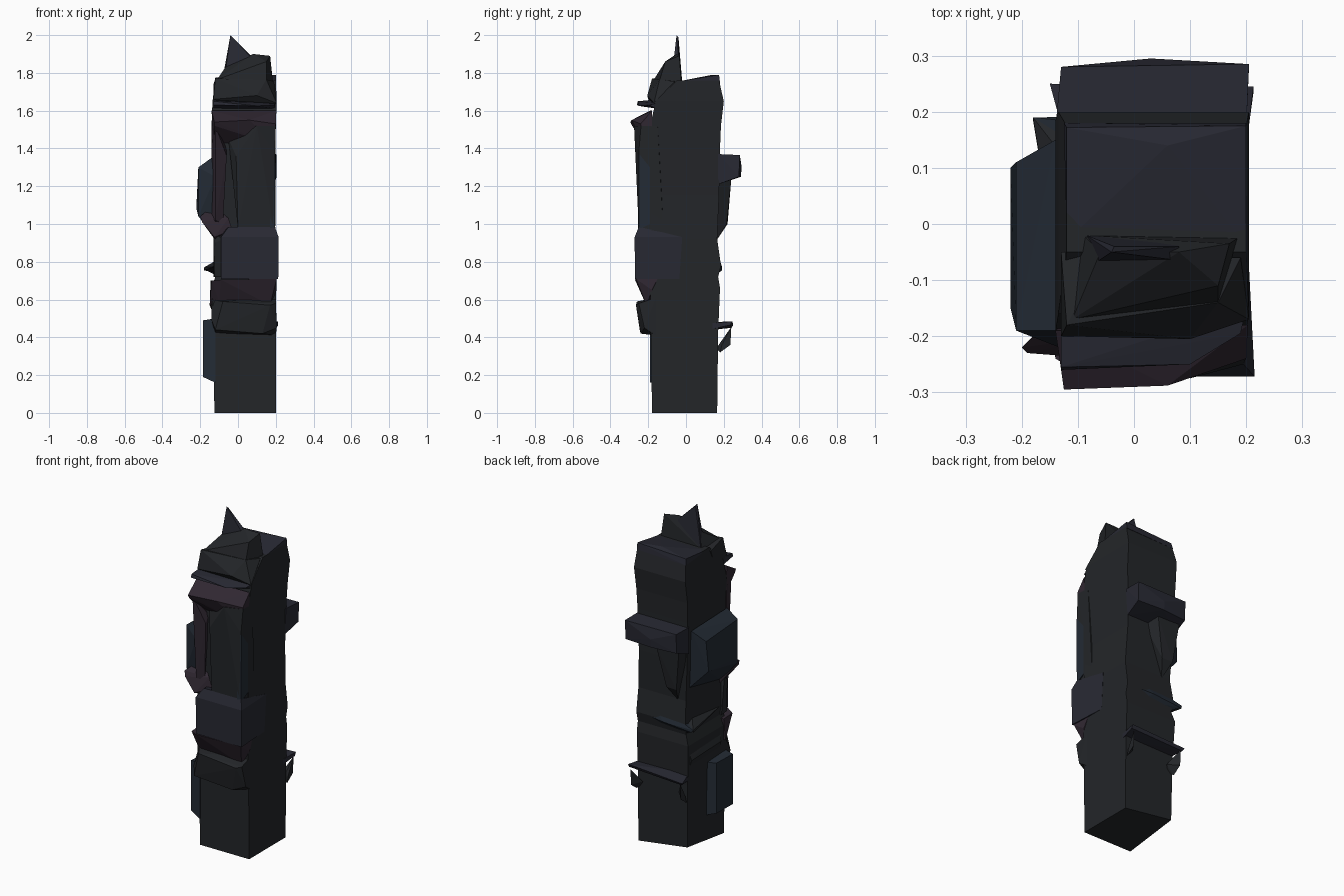
import bpy, bmesh


def material(name, r, g, b):
    m = bpy.data.materials.new(name)
    m.diffuse_color = (r, g, b, 1)
    return m


DARK = material("dark_stone", .017, .019, .022)
SLATE = material("slate", .021, .022, .033)
PLUM = material("plum", .030, .021, .032)
BLUE = material("deep_blue", .017, .024, .035)


def finish(name, bm, mat):
    bmesh.ops.recalc_face_normals(bm, faces=bm.faces)
    me = bpy.data.meshes.new(name)
    bm.to_mesh(me)
    bm.free()
    me.materials.append(mat)
    ob = bpy.data.objects.new(name, me)
    bpy.context.collection.objects.link(ob)
    return ob


def loft(name, rings, mat=DARK):
    """Stack of rectangles (x0, x1, y0, y1, z) skinned into a closed block."""
    bm = bmesh.new()
    loops = [[bm.verts.new(p) for p in ((a, c, z), (b, c, z), (b, d, z), (a, d, z))]
             for a, b, c, d, z in rings]
    for lo, hi in zip(loops, loops[1:]):
        for i in range(4):
            j = (i + 1) % 4
            bm.faces.new((lo[i], lo[j], hi[j], hi[i]))
    bm.faces.new(loops[0])
    bm.faces.new(loops[-1])
    return finish(name, bm, mat)


def hull(name, pts, mat=DARK):
    """Faceted chunk: convex hull of a few points."""
    bm = bmesh.new()
    vs = [bm.verts.new(p) for p in pts]
    res = bmesh.ops.convex_hull(bm, input=vs)
    junk = {v for v in res["geom_interior"] if isinstance(v, bmesh.types.BMVert)}
    bmesh.ops.delete(bm, geom=list(junk), context='VERTS')
    return finish(name, bm, mat)


# Main shaft, with the back-left foot corner lifted
shaft = loft("tower_shaft", [
    (-.125, .20, -.18, .165, 0), (-.13, .20, -.185, .17, .42),
    (-.14, .20, -.19, .18, .66), (-.12, .20, -.18, .17, .72),
    (-.125, .20, -.18, .185, .78), (-.115, .20, -.18, .165, .92),
    (-.13, .19, -.19, .175, 1.15), (-.135, .195, -.20, .18, 1.40),
    (-.14, .20, -.19, .185, 1.52), (-.135, .205, -.16, .20, 1.65),
    (-.12, .20, -.05, .175, 1.76)])
shaft.data.vertices[3].co.z = .045

# Low roof rising toward the back
hull("roof_rise", [(-.12, -.03, 1.755), (.20, -.04, 1.755), (.20, .175, 1.79),
                   (-.12, .172, 1.775), (.06, .14, 1.79), (.2, .18, 1.75),
                   (-.125, .18, 1.74)], SLATE)

# Crown: front wedge with tall thin left spike and blunt right peak
hull("crown_base", [(-.09, -.02, 1.75), (.185, -.025, 1.75), (-.11, -.17, 1.765),
                    (.15, -.14, 1.76), (.17, -.035, 1.89), (.08, -.05, 1.90),
                    (.08, -.10, 1.85), (.15, -.11, 1.86), (-.06, -.05, 1.84)], DARK)
hull("crown_spike", [(-.085, -.02, 1.75), (-.04, -.05, 2.0), (.08, -.04, 1.88),
                     (.08, -.065, 1.87), (-.07, -.07, 1.78), (.08, -.03, 1.76),
                     (-.035, -.04, 1.99)], SLATE)

# Stepped brow on the upper front
hull("upper_brow", [(-.13, -.20, 1.66), (.205, -.17, 1.64), (-.12, -.18, 1.77),
                    (.15, -.14, 1.765), (.10, -.205, 1.68), (-.05, -.05, 1.765),
                    (.19, -.06, 1.755), (-.13, -.05, 1.74), (-.13, -.1, 1.6),
                    (.2, -.1, 1.6)], DARK)
hull("brow_fin", [(-.13, -.255, 1.65), (.19, -.195, 1.63), (-.13, -.26, 1.63),
                  (.10, -.25, 1.625), (-.13, -.15, 1.66), (.20, -.15, 1.64),
                  (-.13, -.15, 1.61), (.20, -.15, 1.61)], SLATE)
hull("lower_brow", [(-.125, -.295, 1.54), (.06, -.288, 1.55), (.20, -.24, 1.53),
                    (-.125, -.285, 1.52), (-.14, -.19, 1.60), (.203, -.18, 1.60),
                    (-.13, -.18, 1.42), (.195, -.18, 1.38), (.19, -.22, 1.42)], PLUM)

# Front column beside the tall recess
hull("front_column", [(0, -.25, .97), (.19, -.25, .97), (-.01, -.255, 1.36),
                      (.195, -.25, 1.38), (.20, -.238, 1.52), (.10, -.275, 1.52),
                      (0, -.12, .97), (.195, -.12, .97), (0, -.12, 1.5),
                      (.20, -.15, 1.52), (-.05, -.2, 1.45)], DARK)
hull("column_edge", [(.17, -.253, .97), (.17, -.253, 1.37), (.196, -.25, .97),
                     (.197, -.25, 1.37), (.198, -.19, 1.0), (.198, -.19, 1.33)], BLUE)
hull("recess_left_jamb", [(-.14, -.19, 1.0), (-.12, -.225, 1.02), (-.08, -.2, 1.0),
                          (-.12, -.26, 1.52), (-.06, -.22, 1.36), (-.06, -.19, 1.4),
                          (-.14, -.18, 1.52)], PLUM)

# Left bay
hull("left_bay", [(-.21, .11, 1.28), (-.21, -.19, 1.30), (-.14, .15, 1.34),
                  (-.14, -.19, 1.35), (-.22, .10, 1.10), (-.22, -.15, 1.08),
                  (-.21, -.19, 1.04), (-.11, .14, .98), (-.11, -.17, .92),
                  (-.12, -.225, 1.25), (-.05, 0, 1.2)], BLUE)
hull("bay_foot_spike", [(-.20, -.22, 1.04), (-.19, -.23, 1.01), (-.125, -.235, .93),
                        (-.05, -.20, 1.03), (-.11, -.15, .90), (-.13, -.15, 1.10),
                        (-.03, -.2, .97)], PLUM)

# Front boxes down the middle
hull("middle_box", [(-.09, -.27, .71), (.213, -.27, .71), (-.09, -.272, .93),
                    (.215, -.272, .93), (-.05, -.25, .985), (.195, -.25, .985),
                    (.2, -.035, .71), (.202, -.02, .93), (.198, -.14, .96),
                    (-.09, -.1, .71), (-.09, -.1, .95)], SLATE)
hull("middle_box_side", [(-.13, -.18, .95), (-.12, -.22, .90), (-.125, -.21, .72),
                         (-.08, -.26, .92), (-.08, -.26, .72), (-.08, -.15, .95),
                         (-.08, -.15, .72), (-.13, -.15, .72)], DARK)
hull("tapered_block", [(-.14, -.24, .70), (-.09, -.27, .705), (.205, -.265, .71),
                       (-.10, -.205, .59), (.17, -.21, .57), (.205, -.18, .65),
                       (-.145, -.15, .70), (.2, -.15, .71), (-.15, -.16, .57)], PLUM)
hull("lower_ledge", [(-.08, -.26, .59), (.17, -.265, .57), (.20, -.25, .58),
                     (-.14, -.22, .49), (-.12, -.245, .44), (.13, -.24, .42),
                     (.205, -.22, .45), (-.12, -.16, .42), (.2, -.16, .41),
                     (-.14, -.16, .60), (.2, -.16, .61)], DARK)

# Left slab
hull("left_slab", [(-.185, -.18, .19), (-.185, -.18, .49), (-.182, -.03, .19),
                   (-.18, -.03, .49), (-.12, -.19, .16), (-.12, -.19, .50),
                   (-.12, -.01, .17), (-.12, -.01, .49)], BLUE)

# Rear balcony and the wedge tapering below it
hull("rear_balcony", [(-.13, .28, 1.365), (.03, .295, 1.30), (.205, .285, 1.365),
                      (-.13, .275, 1.25), (.205, .28, 1.25), (-.14, .17, 1.37),
                      (.20, .17, 1.37), (-.14, .17, 1.21), (.19, .17, 1.21),
                      (.03, .29, 1.25)], SLATE)
hull("rear_wedge", [(-.12, .24, 1.24), (.03, .24, 1.24), (-.09, .22, 1.0),
                    (-.02, .215, 1.0), (-.06, .16, .91), (-.13, .15, 1.22),
                    (.06, .15, 1.22)], DARK)

# Thin ledges wrapping the back-left corner
hull("corner_ledge_left", [(-.18, .19, .77), (-.18, .185, .755), (-.155, .05, .77),
                           (-.12, -.17, .775), (-.11, .1, .81), (-.11, .12, .74),
                           (-.10, .17, .78)], DARK)
hull("corner_ledge_back", [(-.18, .19, .77), (-.17, .19, .755), (.02, .192, .77),
                           (.19, .175, .78), (.1, .16, .86), (-.1, .15, .72),
                           (.1, .15, .72), (-.1, .1, .79)], BLUE)
hull("rear_fin", [(-.15, .25, .465), (.213, .245, .485), (.213, .235, .465),
                  (-.14, .24, .45), (.20, .14, .475), (-.12, .14, .48),
                  (-.12, .14, .44), (.20, .14, .445)], SLATE)

# Small spikes hanging under the rear fin
for name, x, w in (("rear_spike_right", .20, -.04), ("rear_spike_left", -.13, .05)):
    hull(name, [(x, .24, .455), (x + w, .18, .37), (x, .19, .36),
                (x, .18, .32), (x, .235, .36), (x + w * .5, .16, .34)], DARK)
hull("left_fin", [(-.15, .16, .57), (-.15, -.12, .58), (-.12, .16, .64),
                  (-.12, -.15, .66), (-.12, .15, .50), (-.12, -.15, .50)], DARK)
